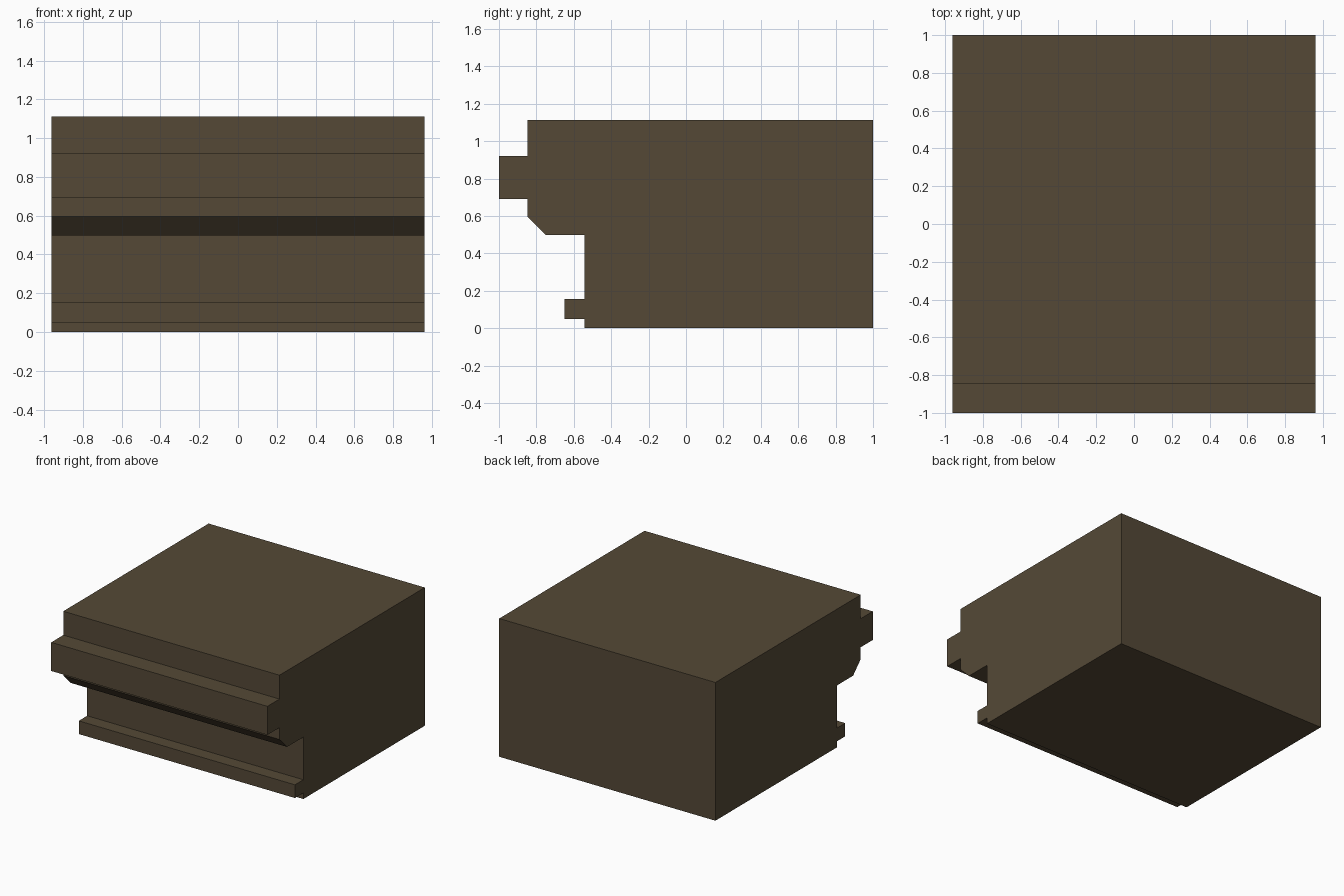
import bpy
import bmesh

if "Cube" in bpy.data.objects:
    bpy.data.objects.remove(bpy.data.objects["Cube"])

HALF_WIDTH = 0.962

# One flat dark brown for the whole block
brown = bpy.data.materials.new("dark_brown")
brown.diffuse_color = (0.089, 0.066, 0.037, 1.0)
brown.use_nodes = True
brown.node_tree.nodes["Principled BSDF"].inputs["Base Color"].default_value = brown.diffuse_color

# Side outline (y, z): flat back, moulded front with ledge, chamfer and foot strip
profile = [
    (1.0, 0.0), (1.0, 1.112), (-0.847, 1.112),
    (-0.847, 0.92), (-1.0, 0.92), (-1.0, 0.69), (-0.847, 0.69),   # upper ledge
    (-0.847, 0.595), (-0.75, 0.498), (-0.543, 0.498),             # chamfered underside
    (-0.543, 0.155), (-0.65, 0.155), (-0.65, 0.049), (-0.543, 0.049),  # foot strip
    (-0.543, 0.0),
]

# Sweep the outline across the width
bm = bmesh.new()
side = bm.faces.new([bm.verts.new((-HALF_WIDTH, y, z)) for y, z in profile])
swept = bmesh.ops.extrude_face_region(bm, geom=[side], use_keep_orig=True)
moved = [v for v in swept["geom"] if isinstance(v, bmesh.types.BMVert)]
bmesh.ops.translate(bm, verts=moved, vec=(2 * HALF_WIDTH, 0, 0))
bmesh.ops.recalc_face_normals(bm, faces=bm.faces)

mesh = bpy.data.meshes.new("moulded_block")
bm.to_mesh(mesh)
bm.free()
mesh.materials.append(brown)
bpy.context.collection.objects.link(bpy.data.objects.new("moulded_block", mesh))
